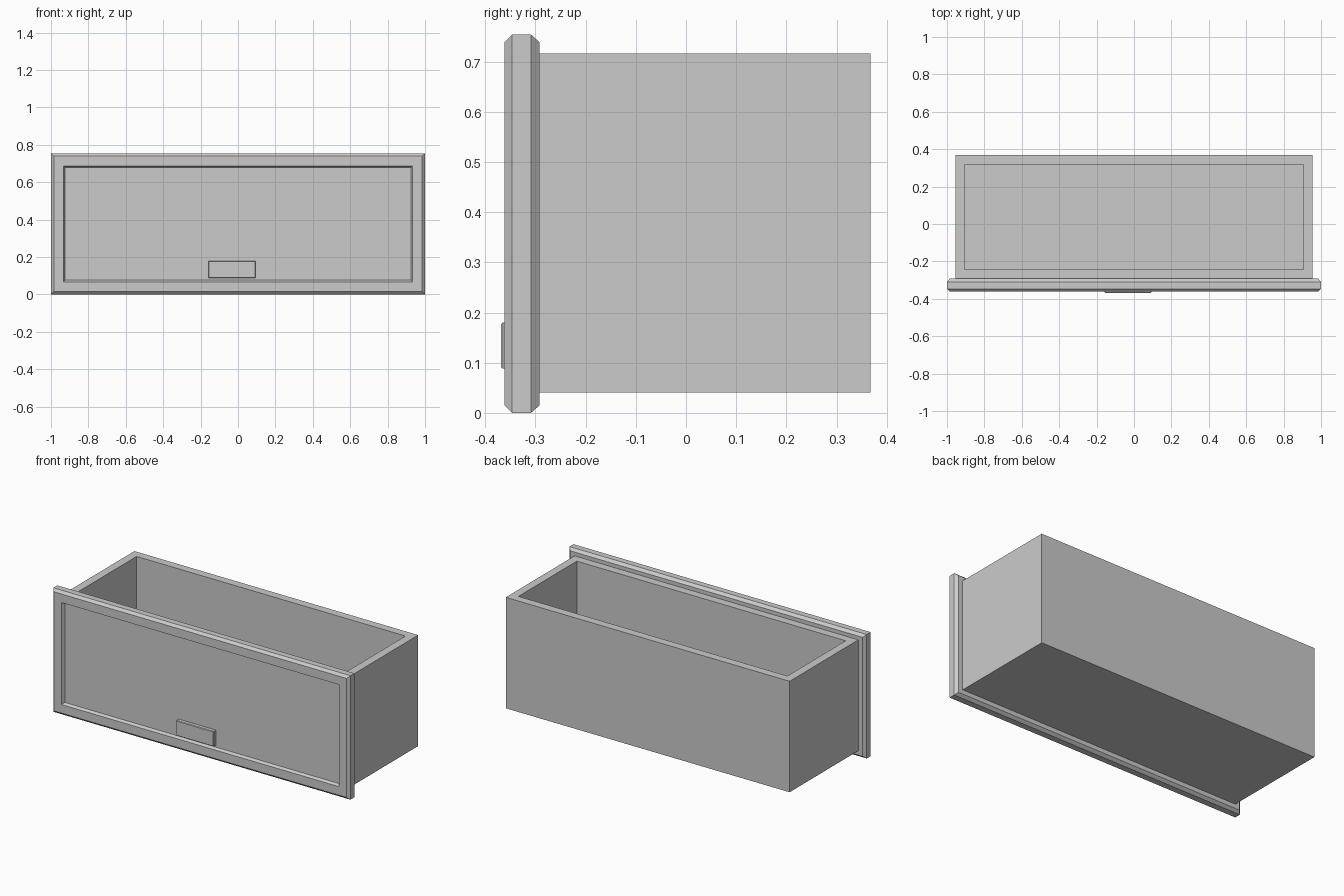
import bpy
import bmesh

cube = bpy.data.objects.get("Cube")
if cube:
    bpy.data.objects.remove(cube, do_unlink=True)

grey = bpy.data.materials.new("plain grey")
grey.use_nodes = True
colour = (0.6, 0.6, 0.6, 1)
grey.diffuse_color = colour
grey.node_tree.nodes["Principled BSDF"].inputs["Base Color"].default_value = colour


def loft(name, rect, steps, axis):
    """Loft a rectangle (u0, u1, v0, v1) through (inset, position) steps."""
    u0, u1, v0, v1 = rect
    bm = bmesh.new()
    rings = []
    for inset, p in steps:
        a, b, c, d = u0 + inset, u1 - inset, v0 + inset, v1 - inset
        corners = [(a, c), (b, c), (b, d), (a, d)]
        rings.append([bm.verts.new((u, p, v) if axis == "y" else (u, v, p))
                      for u, v in corners])
    for r, s in zip(rings, rings[1:]):
        for i in range(4):
            j = (i + 1) % 4
            bm.faces.new((r[i], r[j], s[j], s[i]))
    bm.faces.new(rings[0])
    bm.faces.new(rings[-1])
    bmesh.ops.recalc_face_normals(bm, faces=bm.faces)
    mesh = bpy.data.meshes.new(name)
    bm.to_mesh(mesh)
    bm.free()
    mesh.materials.append(grey)
    obj = bpy.data.objects.new(name, mesh)
    bpy.context.collection.objects.link(obj)
    return obj


# Open-topped box, outside up, over the rim, then down to the floor
loft("drawer_box", (-0.955, 0.955, -0.293, 0.368),
     [(0, 0.041), (0, 0.716), (0.05, 0.716), (0.05, 0.09)], "z")

# Chamfered front panel with a shallow recessed field
loft("front_panel", (-1, 1, 0, 0.754),
     [(0.015, -0.292), (0, -0.309), (0, -0.347), (0.015, -0.362),
      (0.067, -0.362), (0.076, -0.345)], "y")

# Small off-centre pull plate
loft("pull_plate", (-0.157, 0.093, 0.088, 0.18),
     [(0, -0.343), (0, -0.365), (0.003, -0.369)], "y")
